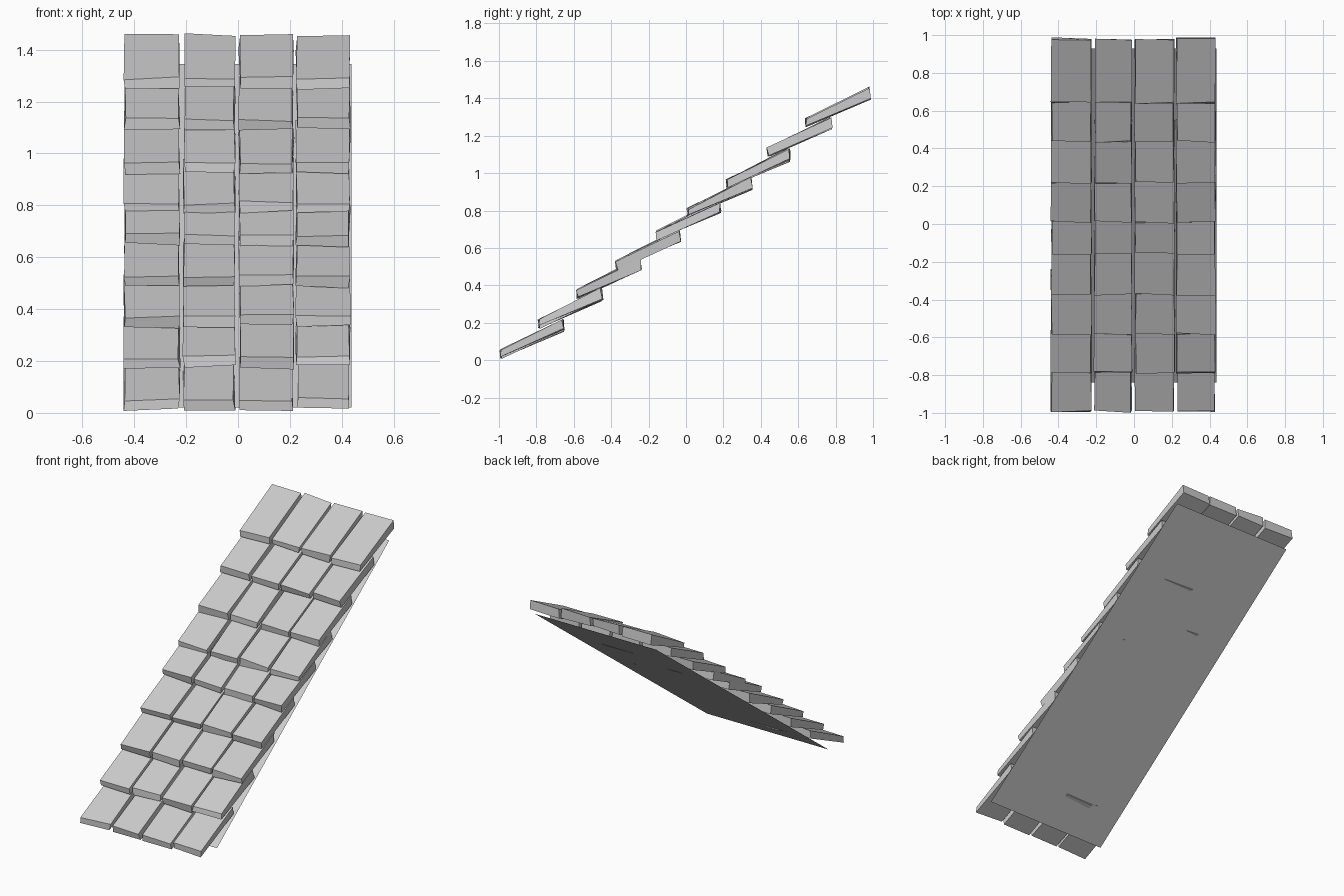
import bpy, bmesh, random

if "Cube" in bpy.data.objects:
    bpy.data.objects.remove(bpy.data.objects["Cube"])

random.seed(4)


def make_object(name, bm):
    bmesh.ops.recalc_face_normals(bm, faces=bm.faces)
    mesh = bpy.data.meshes.new(name)
    bm.to_mesh(mesh)
    bm.free()
    obj = bpy.data.objects.new(name, mesh)
    bpy.context.collection.objects.link(obj)
    return obj


# flat sloping panel under the shingles
bm = bmesh.new()
corners = [(-0.437, -0.84, 0.02), (0.437, -0.84, 0.02),
           (0.437, 0.93, 1.345), (-0.437, 0.93, 1.345)]
bm.faces.new([bm.verts.new(c) for c in corners])
make_object("roof_panel", bm)

# front edge of every course (y, underside z), and the column edges
rows = [(-0.99, 0.015), (-0.785, 0.175), (-0.58, 0.335), (-0.37, 0.485),
        (-0.155, 0.645), (0.012, 0.770), (0.22, 0.925), (0.44, 1.095), (0.645, 1.25)]
columns = [(-0.437, -0.227), (-0.209, -0.014), (0.006, 0.212), (0.226, 0.430)]

# tile side profile: (along slope, up) for underside and top, thicker at the back
profile = [(0.0, 0.0), (0.338, 0.147), (0.332, 0.205), (-0.003, 0.038)]


def shingle(bm, x0, x1, y, z):
    lift = random.uniform(-0.006, 0.006)
    rings = []
    for x in (x0, x1):
        ring = []
        for dy, dz in profile:
            ring.append(bm.verts.new((
                x + random.uniform(-0.005, 0.005),
                max(-1.0, min(1.0, y + dy + random.uniform(-0.007, 0.007))),
                max(0.003, z + dz + lift + random.uniform(-0.006, 0.006)))))
        rings.append(ring)
    a, b = rings
    bm.faces.new(a)
    bm.faces.new(b[::-1])
    for i in range(4):
        j = (i + 1) % 4
        bm.faces.new((a[i], b[i], b[j], a[j]))


# overlapping courses of slightly uneven shingles
for r, (y, z) in enumerate(rows):
    bm = bmesh.new()
    for x0, x1 in columns:
        shingle(bm, x0, x1, y, z)
    make_object(f"shingle_course_{r + 1}", bm)
